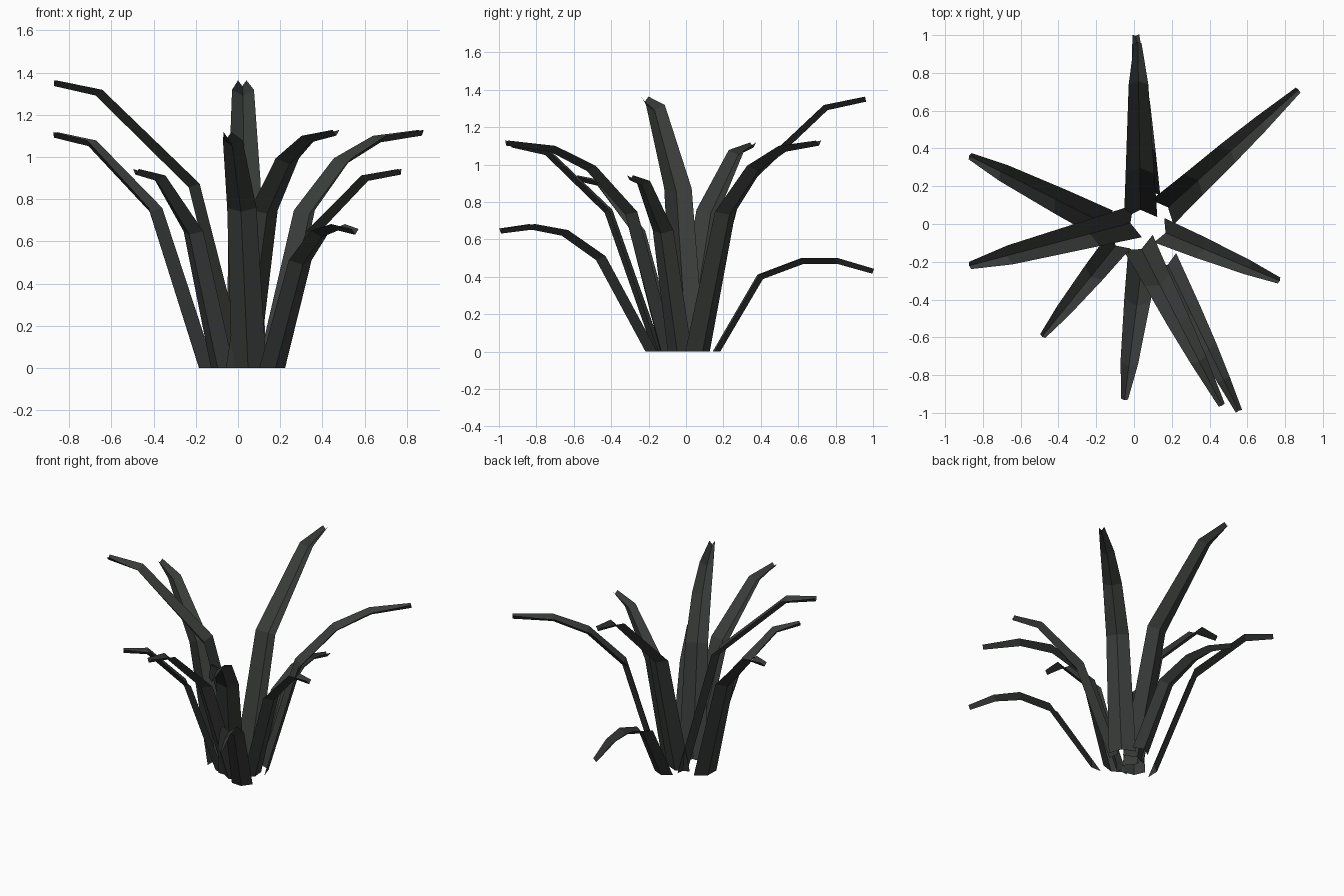
import bpy
from mathutils import Vector

if "Cube" in bpy.data.objects:
    bpy.data.objects.remove(bpy.data.objects["Cube"])

mat = bpy.data.materials.new("dark_leaf")
mat.diffuse_color = (0.04, 0.045, 0.041, 1)
mat.use_nodes = True
mat.node_tree.nodes["Principled BSDF"].inputs["Base Color"].default_value = mat.diffuse_color

# Arch profiles: (fraction of reach, height, half width)
TALL = [(0, 0, .088), (.25, .865, .076), (.765, 1.305, .052), (1, 1.35, .02)]
MID = [(0, 0, .083), (.34, .75, .07), (.76, 1.065, .047), (1, 1.105, .018)]
SHORT = [(0, 0, .07), (.34, .64, .06), (.74, .9, .04), (1, .93, .017)]
BENT = [(0, 0, .088), (.23, .74, .074), (.48, .98, .062), (.72, 1.085, .045), (1, 1.115, .018)]
LOW = [(0, 0, .068), (.34, .5, .06), (.58, .635, .05), (.79, .667, .036), (1, .645, .018)]
LOWEST = [(0, 0, .068), (.28, .4, .06), (.55, .485, .05), (.77, .485, .036), (1, .43, .018)]

# Each leaf: profile, base point, tip point
LEAVES = [
    (TALL, (0.0, 0.01), (-.87, -.22)),
    (TALL, (.035, .055), (.02, .96)),
    (MID, (-.165, .005), (-.87, .36)),
    (MID, (.05, -.155), (-.05, -.93)),
    (BENT, (.165, .075), (.87, .71)),
    (BENT, (.03, -.115), (.465, -.96)),
    (SHORT, (-.085, -.10), (-.485, -.595)),
    (SHORT, (.15, -.04), (.77, -.30)),
    (LOW, (.17, -.2), (.555, -.99)),
    (LOWEST, (.07, .165), (.01, 1.0)),
]


def leaf(name, profile, base, tip):
    """Arched blade with a V-shaped gutter, three vertices across."""
    base, tip = Vector((*base, 0)), Vector((*tip, 0))
    out = (tip - base).normalized()
    side = Vector((-out.y, out.x, 0))
    path = [base + (tip - base) * f + Vector((0, 0, z)) for f, z, w in profile]
    verts, faces = [], []
    for i, p in enumerate(path):
        t = (path[min(i + 1, len(path) - 1)] - path[max(i - 1, 0)]).normalized()
        up = side.cross(t) if side.cross(t).z > 0 else t.cross(side)
        if i == 0:
            up = -out  # keeps the cut end flat on the ground
        w = profile[i][2]
        d = up * (.012 + w * .09)
        verts += [p + side * w + d, p - d, p - side * w + d]
    for i in range(len(path) - 1):
        for k in (0, 1):
            a = i * 3 + k
            faces.append((a, a + 3, a + 4, a + 1))
    me = bpy.data.meshes.new(name)
    me.from_pydata(verts, [], faces)
    me.materials.append(mat)
    ob = bpy.data.objects.new(name, me)
    bpy.context.collection.objects.link(ob)


for n, (profile, base, tip) in enumerate(LEAVES, 1):
    leaf(f"leaf_{n}", profile, base, tip)
